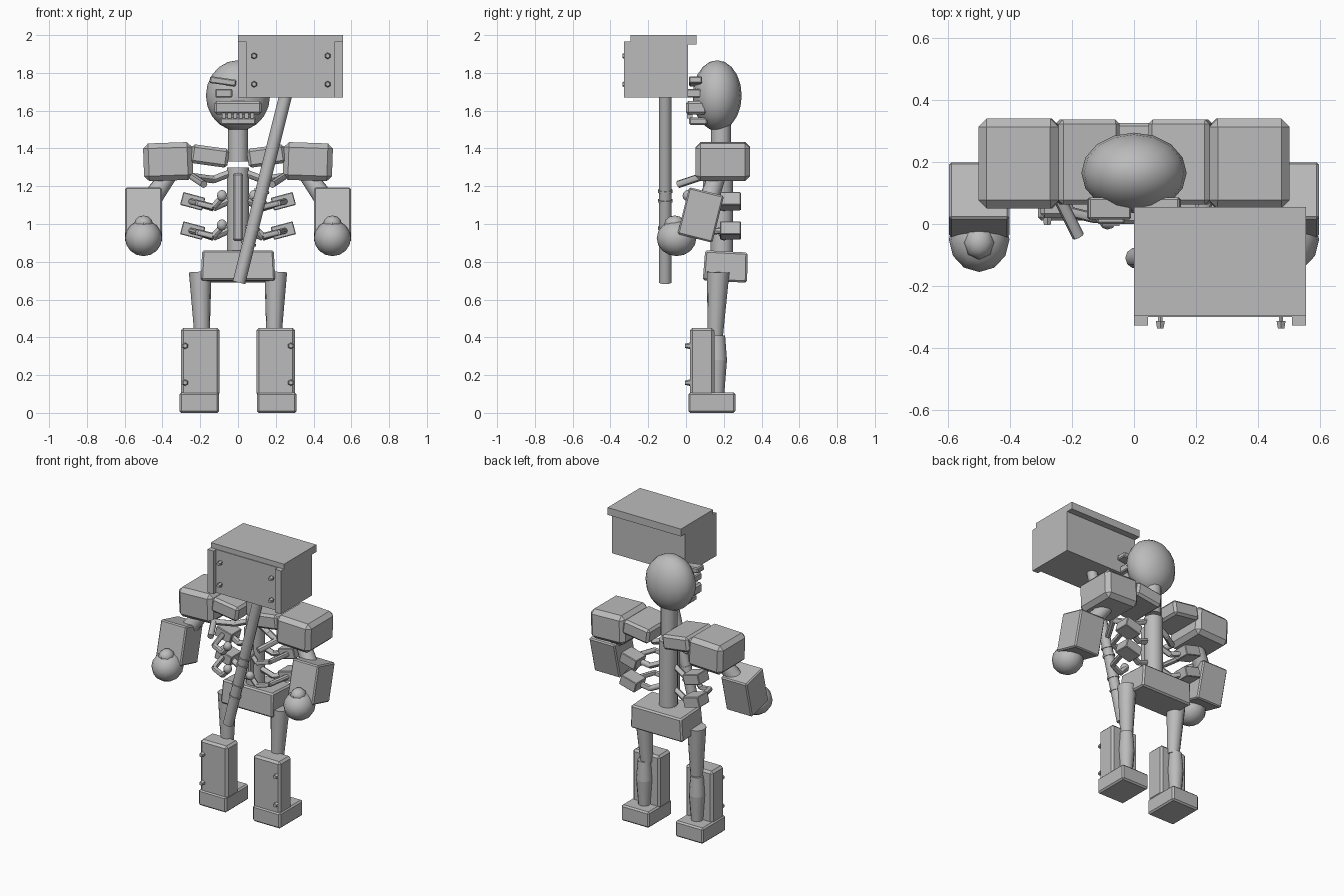
import bpy, bmesh, math
from mathutils import Vector, Matrix

if "Cube" in bpy.data.objects:
    bpy.data.objects.remove(bpy.data.objects["Cube"])

grey = bpy.data.materials.new("stone_grey")
grey.diffuse_color = (0.5, 0.5, 0.5, 1)
grey.use_nodes = True
grey.node_tree.nodes["Principled BSDF"].inputs["Base Color"].default_value = grey.diffuse_color


def finish(name, bm, smooth=False):
    me = bpy.data.meshes.new(name)
    bmesh.ops.recalc_face_normals(bm, faces=bm.faces)
    bm.to_mesh(me)
    bm.free()
    me.materials.append(grey)
    ob = bpy.data.objects.new(name, me)
    bpy.context.collection.objects.link(ob)
    if smooth:
        bpy.ops.object.select_all(action='DESELECT')
        ob.select_set(True)
        bpy.context.view_layer.objects.active = ob
        bpy.ops.object.shade_smooth_by_angle(angle=math.radians(45))
    return ob


def box(name, c, s, rot=(0, 0, 0), bevel=0.0, taper=1.0):
    """Box by centre and size; taper scales the top in x and y."""
    bm = bmesh.new()
    bmesh.ops.create_cube(bm, size=1)
    for v in bm.verts:
        k = taper if v.co.z > 0 else 1
        v.co = Vector((v.co.x * s[0] * k, v.co.y * s[1] * k, v.co.z * s[2]))
    if bevel:
        bmesh.ops.bevel(bm, geom=bm.edges[:], offset=bevel, segments=1, affect='EDGES')
    m = Matrix.Translation(c)
    for axis, a in zip("ZYX", reversed(rot)):
        m = m @ Matrix.Rotation(math.radians(a), 4, axis)
    bm.transform(m)
    return finish(name, bm)


def ball(name, c, s, seg=16, rings=10):
    bm = bmesh.new()
    bmesh.ops.create_uvsphere(bm, u_segments=seg, v_segments=rings, radius=1)
    bm.transform(Matrix.Translation(c) @ Matrix.Diagonal((*s, 1)))
    return finish(name, bm, True)


def rod(name, a, b, r1, r2=None, seg=12):
    a, b = Vector(a), Vector(b)
    d = b - a
    bm = bmesh.new()
    bmesh.ops.create_cone(bm, cap_ends=True, segments=seg, radius1=r1,
                          radius2=r1 if r2 is None else r2, depth=d.length)
    bm.transform(Matrix.Translation((a + b) / 2) @ d.to_track_quat('Z', 'Y').to_matrix().to_4x4())
    return finish(name, bm, True)


def chain(name, pts, r):
    for i in range(len(pts) - 1):
        rod(f"{name}_{i}", pts[i], pts[i + 1], r, seg=8)


def bolt(name, c):
    rod(name, (c[0], c[1] + 0.012, c[2]), (c[0], c[1] - 0.012, c[2]), 0.017, 0.012, 6)


# head, neck and face
ball("skull", (0, 0.165, 1.68), (0.17, 0.13, 0.187), 16, 10)
rod("neck", (0, 0.185, 1.33), (0, 0.185, 1.56), 0.053)
box("jaw", (0.0, 0.055, 1.615), (0.25, 0.11, 0.07), bevel=0.012)
box("chin", (0.0, 0.065, 1.545), (0.19, 0.10, 0.04), bevel=0.008)
for i in range(6):
    box(f"tooth_{i}", (-0.075 + i * 0.03, 0.02, 1.573), (0.02, 0.03, 0.03))
for s in (-1, 1):
    box("brow", (s * 0.08, 0.05, 1.755), (0.14, 0.07, 0.036), (0, -s * 8, 0), 0.006)
    box("eye_frame", (s * 0.075, 0.04, 1.692), (0.09, 0.08, 0.046), bevel=0.006)
    box("eye_slit", (s * 0.075, -0.002, 1.692), (0.055, 0.008, 0.018))

# trunk
rod("spine", (0, 0.19, 0.83), (0, 0.19, 1.30), 0.06, seg=14)
box("breastbone", (0, 0.115, 1.09), (0.052, 0.05, 0.36), bevel=0.01)
box("pelvis", (0, 0.21, 0.775), (0.395, 0.235, 0.16), (-3, 0, 0), 0.01, 0.96)

for s, side in ((-1, "left"), (1, "right")):
    # shoulders
    box(f"{side}_collar", (s * 0.15, 0.20, 1.36), (0.20, 0.275, 0.10),
        (0, -s * 8, 0), 0.015)
    box(f"{side}_shoulder_pad", (s * 0.37, 0.195, 1.33), (0.26, 0.29, 0.20),
        (0, s * 2, 0), 0.027)
    for y in (0.09, 0.25):
        rod(f"{side}_pad_bolt", (s * 0.475, y, 1.38), (s * 0.475, y, 1.415), 0.01, seg=6)

    # ribs: rear strut, outer block, front strut with knob
    for z in (1.12, 0.965):
        chain(f"{side}_rear_rib", [(s * 0.03, 0.18, z + 0.01), (s * 0.13, 0.20, z - 0.035),
                                   (s * 0.24, 0.23, z)], 0.019)
        box(f"{side}_rib_block", (s * 0.24, 0.235, z), (0.12, 0.11, 0.07), (0, -s * 15, 0), 0.004)
        chain(f"{side}_front_rib", [(s * 0.25, 0.20, z), (s * 0.21, 0.04, z - 0.01),
                                    (s * 0.13, 0.02, z - 0.03), (s * 0.085, 0.02, z + 0.02)], 0.017)
        ball(f"{side}_rib_knob", (s * 0.085, 0.01, z + 0.03), (0.028, 0.028, 0.03), 10, 6)
    chain(f"{side}_top_rib", [(s * 0.04, 0.18, 1.27), (s * 0.13, 0.16, 1.235),
                              (s * 0.24, 0.08, 1.25), (s * 0.18, -0.04, 1.21)], 0.02)

    # arms and fists
    rod(f"{side}_upper_arm", (s * 0.36, 0.17, 1.27), (s * 0.48, 0.11, 1.10), 0.045, 0.055)
    box(f"{side}_forearm", (s * 0.50, 0.078, 1.048), (0.195, 0.19, 0.255), (-14, 0, 0), 0.008)
    ball(f"{side}_fist", (s * 0.50, -0.05, 0.925), (0.098, 0.105, 0.095), 12, 8)
    ball(f"{side}_thumb", (s * 0.50, -0.06, 1.00), (0.05, 0.055, 0.045), 8, 6)

    # legs
    rod(f"{side}_thigh", (s * 0.19, 0.155, 0.40), (s * 0.20, 0.17, 0.745), 0.04, 0.06)
    rod(f"{side}_calf_upper", (s * 0.20, 0.165, 0.28), (s * 0.20, 0.165, 0.41), 0.052, 0.042)
    rod(f"{side}_calf_lower", (s * 0.20, 0.165, 0.08), (s * 0.20, 0.165, 0.28), 0.036, 0.052)
    box(f"{side}_shin_guard", (s * 0.20, 0.085, 0.27), (0.205, 0.13, 0.36), bevel=0.014)
    box(f"{side}_foot", (s * 0.205, 0.137, 0.054), (0.21, 0.25, 0.108), bevel=0.01)
    for z in (0.16, 0.355):
        bolt(f"{side}_shin_bolt", (s * 0.28, 0.008, z))

# hammer
rod("hammer_handle", (0.005, -0.11, 0.69), (0.262, -0.11, 1.72), 0.034, seg=10)
for t in (0.2, 0.28, 0.42, 0.47):
    c = Vector((0.005, -0.11, 0.69)).lerp(Vector((0.262, -0.11, 1.72)), t)
    u = Vector((0.242, 0, 0.97)) * 0.006
    rod("handle_wrap", c - u, c + u, 0.04, seg=10)
box("hammer_block", (0.278, -0.145, 1.818), (0.555, 0.31, 0.296))
box("hammer_lid", (0.278, -0.12, 1.982), (0.555, 0.35, 0.036))
box("lid_lip", (0.278, 0.033, 1.975), (0.555, 0.045, 0.05))
for x in (0.022, 0.533):
    box("hammer_flange", (x, -0.311, 1.818), (0.045, 0.034, 0.296))
for x in (0.085, 0.475):
    for z in (1.74, 1.89):
        bolt("hammer_bolt", (x, -0.325, z))
        rod("bolt_shank", (x, -0.29, z), (x, -0.325, z), 0.008, seg=6)
